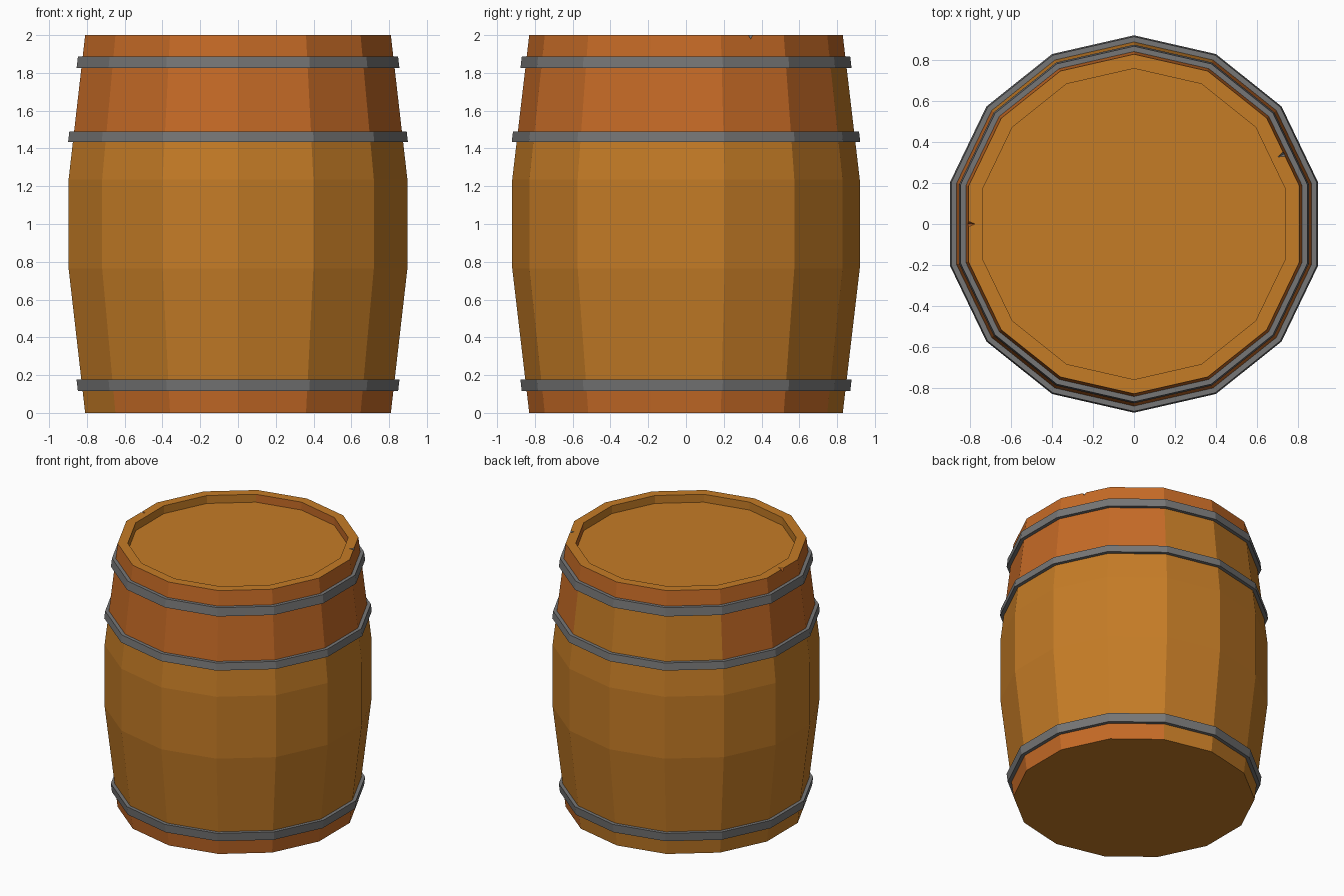
import bpy, bmesh, math
from mathutils import Vector

if "Cube" in bpy.data.objects:
    bpy.data.objects.remove(bpy.data.objects["Cube"])

SIDES = 14
STEP = 2 * math.pi / SIDES


def material(name, rgb):
    m = bpy.data.materials.new(name)
    lin = [(c / 255 / 12.92) if c < 11 else ((c / 255 + 0.055) / 1.055) ** 2.4 for c in rgb]
    m.diffuse_color = (*lin, 1)
    m.use_nodes = True
    m.node_tree.nodes["Principled BSDF"].inputs["Base Color"].default_value = m.diffuse_color
    return m


golden = material("golden wood", (197, 124, 38))
red = material("reddish wood", (197, 106, 38))
iron = material("iron grey", (118, 118, 118))


def lathe(name, profile, mats, closed=False):
    """Turn an (r, z) profile into a 14-sided body with a corner on the y axis."""
    bm = bmesh.new()
    rings = [[bm.verts.new((r * math.cos(math.pi / 2 + i * STEP),
                            r * math.sin(math.pi / 2 + i * STEP), z))
              for i in range(SIDES)] for r, z in profile]
    pairs = list(zip(rings, rings[1:])) + ([(rings[-1], rings[0])] if closed else [])
    for a, b in pairs:
        for i in range(SIDES):
            j = (i + 1) % SIDES
            bm.faces.new((a[i], a[j], b[j], b[i]))
    if not closed:
        bm.faces.new(rings[0][::-1])
        bm.faces.new(rings[-1])
    bmesh.ops.recalc_face_normals(bm, faces=bm.faces)
    return finish(name, bm, mats)


def finish(name, bm, mats):
    me = bpy.data.meshes.new(name)
    bm.to_mesh(me)
    bm.free()
    for m in mats:
        me.materials.append(m)
    ob = bpy.data.objects.new(name, me)
    bpy.context.collection.objects.link(ob)
    return ob


def wall(z):
    """Barrel radius at height z."""
    return 0.83 + 0.09 * min(1, min(z, 2 - z) / 0.765)


# barrel body with recessed lid
levels = (0, 0.15, 0.765, 1.235, 1.46, 1.86, 2)
barrel = lathe("barrel_body", [(wall(z), z) for z in levels] + [(0.76, 2), (0.76, 1.94)],
               [golden, red, iron])

# reddish staves by height and direction
for p in barrel.data.polygons:
    if abs(p.normal.z) > 0.9:
        continue
    c = p.center
    az = math.degrees(math.atan2(c.y, c.x)) % 360
    inner = math.hypot(c.x, c.y) < 0.77
    if inner:
        is_red = 12 < az < 116
    elif c.z > 1.86:
        is_red = True
    elif c.z > 1.46:
        is_red = not 64 < az < 142
    elif c.z < 0.15:
        is_red = not 64 < az < 219
    else:
        is_red = False
    p.material_index = int(is_red)

# small chips cut in the rim
for k, (az, slot) in enumerate(((25, 2), (180, 1))):
    d = Vector((math.cos(math.radians(az)), math.sin(math.radians(az)), 0))
    t = Vector((-d.y, d.x, 0))
    up = Vector((0, 0, 1))
    bm = bmesh.new()
    pts = [d * 0.86 + t * 0.04 + up * 2.01, d * 0.86 - t * 0.04 + up * 2.01,
           d * 0.76 + up * 2.01, d * 0.86 + up * 1.95]
    v = [bm.verts.new(p) for p in pts]
    for a, b, c in ((0, 1, 2), (0, 1, 3), (1, 2, 3), (2, 0, 3)):
        bm.faces.new((v[a], v[b], v[c])).material_index = slot
    bmesh.ops.recalc_face_normals(bm, faces=bm.faces)
    cutter = finish("chip_cutter_%d" % k, bm, [golden, red, iron])
    cutter.hide_render = True
    mod = barrel.modifiers.new("chip", 'BOOLEAN')
    mod.operation, mod.solver, mod.object = 'DIFFERENCE', 'EXACT', cutter
    bpy.context.view_layer.objects.active = barrel
    bpy.ops.object.modifier_apply(modifier=mod.name)
    bpy.data.objects.remove(cutter)

# iron hoops following the slope of the staves
for name, lo, hi in (("lower_hoop", 0.115, 0.178), ("middle_hoop", 1.435, 1.49),
                     ("upper_hoop", 1.825, 1.888)):
    lathe(name, [(wall(lo) - 0.01, lo), (wall(lo) + 0.026, lo),
                 (wall(hi) + 0.026, hi), (wall(hi) - 0.01, hi)], [iron], closed=True)
